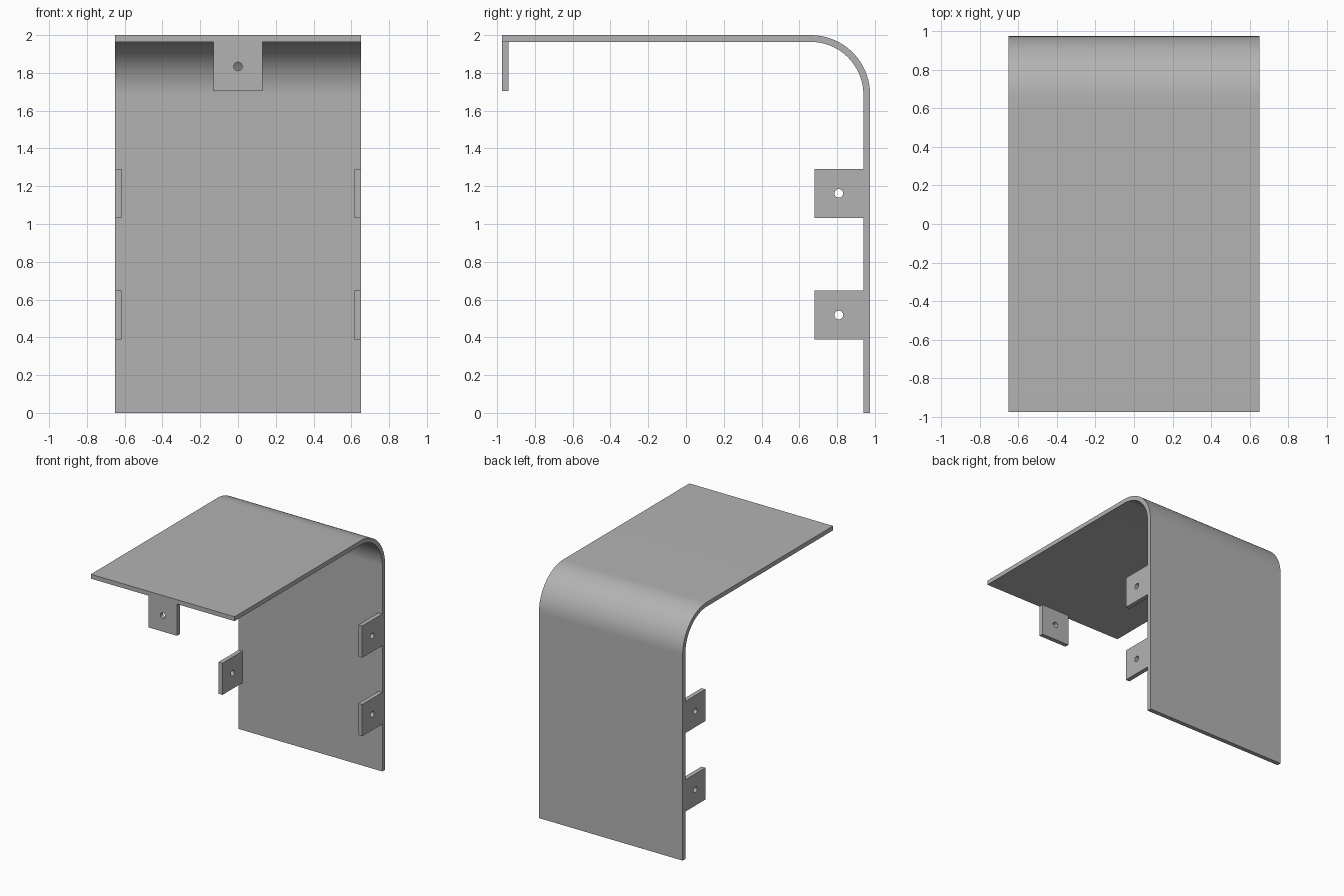
import bpy, bmesh
from math import cos, sin, pi
from mathutils import Matrix, Vector

cube = bpy.data.objects.get("Cube")
if cube:
    bpy.data.objects.remove(cube, do_unlink=True)

W, D, H, T = 0.652, 0.975, 2.0, 0.036   # half width, half depth, height, sheet thickness
R = 0.315                               # outer bend radius
TAB, HOLE = 0.13, 0.023                 # half tab size, hole radius

grey = bpy.data.materials.new("plain_grey")
grey.use_nodes = True
colour = (0.45, 0.45, 0.45, 1)
grey.diffuse_color = colour
grey.node_tree.nodes["Principled BSDF"].inputs["Base Color"].default_value = colour


def finish(name, bm):
    bmesh.ops.recalc_face_normals(bm, faces=bm.faces)
    mesh = bpy.data.meshes.new(name)
    bm.to_mesh(mesh)
    bm.free()
    mesh.materials.append(grey)
    obj = bpy.data.objects.new(name, mesh)
    bpy.context.collection.objects.link(obj)
    bpy.ops.object.select_all(action='DESELECT')
    obj.select_set(True)
    bpy.context.view_layer.objects.active = obj
    bpy.ops.object.shade_smooth_by_angle(angle=pi / 6)
    return obj


def extrude(bm, faces, offset):
    geom = bmesh.ops.extrude_face_region(bm, geom=faces)["geom"]
    moved = [v for v in geom if isinstance(v, bmesh.types.BMVert)]
    bmesh.ops.translate(bm, verts=moved, vec=offset)


def bend(radius, steps=24):
    """Quarter arc from the top sheet round to the back sheet."""
    angles = [pi / 2 * (1 - i / steps) for i in range(steps + 1)]
    return [(D - R + radius * cos(a), H - R + radius * sin(a)) for a in angles]


def tab(name, centre, rotation):
    """Square plate with a round hole, centred on its mid thickness."""
    bm = bmesh.new()
    n = 32
    inner, outer = [], []
    for i in range(n):
        c, s = cos(2 * pi * i / n), sin(2 * pi * i / n)
        k = TAB / max(abs(c), abs(s))
        inner.append(bm.verts.new((HOLE * c, HOLE * s, -T / 2)))
        outer.append(bm.verts.new((k * c, k * s, -T / 2)))
    faces = []
    for i in range(n):
        j = (i + 1) % n
        faces.append(bm.faces.new((inner[i], outer[i], outer[j], inner[j])))
    extrude(bm, faces, (0, 0, T))
    bm.transform(Matrix.Translation(Vector(centre)) @ rotation)
    return finish(name, bm)


# Bent sheet: top and back in one profile, swept across the width
outside = [(-D, H)] + bend(R) + [(D, 0)]
inside = [(-D, H - T)] + bend(R - T) + [(D - T, 0)]
bm = bmesh.new()
rows = [[bm.verts.new((-W, y, z)) for y, z in line] for line in (outside, inside)]
strip = [bm.faces.new((rows[0][i], rows[0][i + 1], rows[1][i + 1], rows[1][i]))
         for i in range(len(outside) - 1)]
extrude(bm, strip, (2 * W, 0, 0))
finish("bent_sheet", bm)

# Front mounting tab under the top sheet
tab("front_tab", (0, -D + T / 2, H - T - TAB), Matrix.Rotation(pi / 2, 4, 'X'))

# Side mounting tabs along the back sheet
for side, sign in (("left", 1), ("right", -1)):
    for level, z in (("lower", 0.518), ("upper", 1.162)):
        tab(f"{level}_{side}_tab", (sign * (W - T / 2), D - T - TAB, z),
            Matrix.Rotation(pi / 2, 4, 'Y'))
